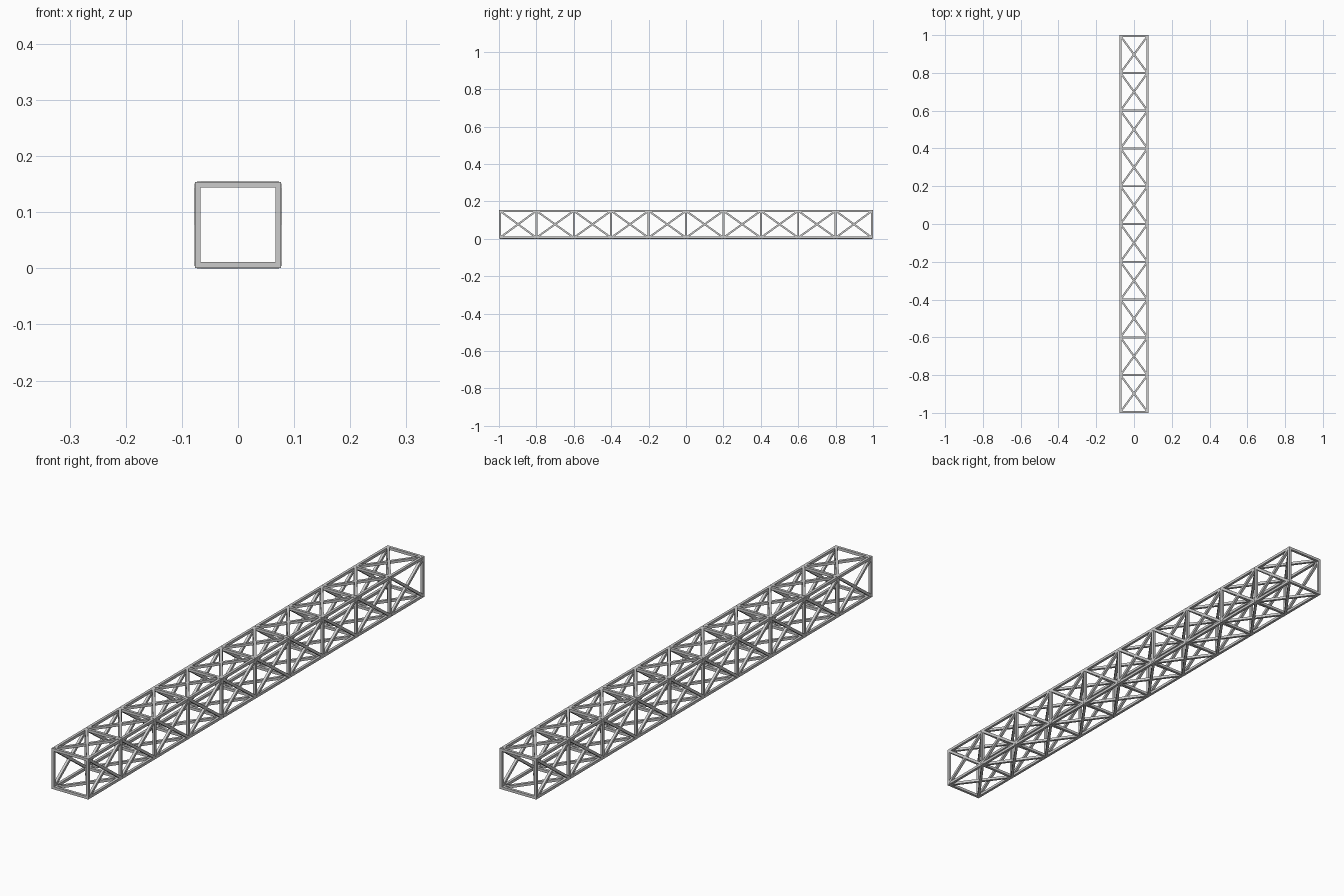
import bpy
from mathutils import Vector, Matrix

if "Cube" in bpy.data.objects:
    bpy.data.objects.remove(bpy.data.objects["Cube"])

T = 0.01           # bar thickness
H = 0.0715         # half distance between chord centres
OUT = 0.001        # how far the braces stand proud of the chords
CZ = H + T / 2 + OUT
BAYS = 10
STEP = 2.0 / BAYS


def bar(name, a, b, normal, t=T):
    """Square bar from a to b with one pair of sides facing normal."""
    a, b, n = Vector(a), Vector(b), Vector(normal)
    d = b - a
    z = d.normalized()
    x = n.normalized()
    y = z.cross(x)
    rot = Matrix((x, y, z)).transposed().to_4x4()
    bpy.ops.mesh.primitive_cube_add(size=1)
    o = bpy.context.object
    o.name = name
    o.data.transform(Matrix.Translation((a + b) / 2 + Vector((0, 0, CZ))) @ rot
                     @ Matrix.Diagonal((t, t, d.length, 1)))
    return o


# Joint stations along the truss, end frames flush with the chord ends
stations = [-1 + STEP * i for i in range(BAYS + 1)]
stations[0] += T / 2
stations[-1] -= T / 2

# Four long chords
for sx in (-1, 1):
    for sz in (-1, 1):
        bar("chord", (sx * H, -1, sz * H), (sx * H, 1, sz * H), (1, 0, 0))

# Four faces: cross struts at every station, X braces in every bay
faces = [(Vector((1, 0, 0)), Vector((0, 0, 1))), (Vector((-1, 0, 0)), Vector((0, 0, 1))),
         (Vector((0, 0, 1)), Vector((1, 0, 0))), (Vector((0, 0, -1)), Vector((1, 0, 0)))]
for n, u in faces:
    for y in stations:
        p = n * H + Vector((0, y, 0))
        bar("strut", p - u * H, p + u * H, n)
    for y0, y1 in zip(stations, stations[1:]):
        for s in (-1, 1):
            c = n * (H + OUT)
            k = H - 0.002
            bar("brace", c + Vector((0, y0 + 0.003, 0)) - u * s * k,
                c + Vector((0, y1 - 0.003, 0)) + u * s * k, n, T * 0.98)
